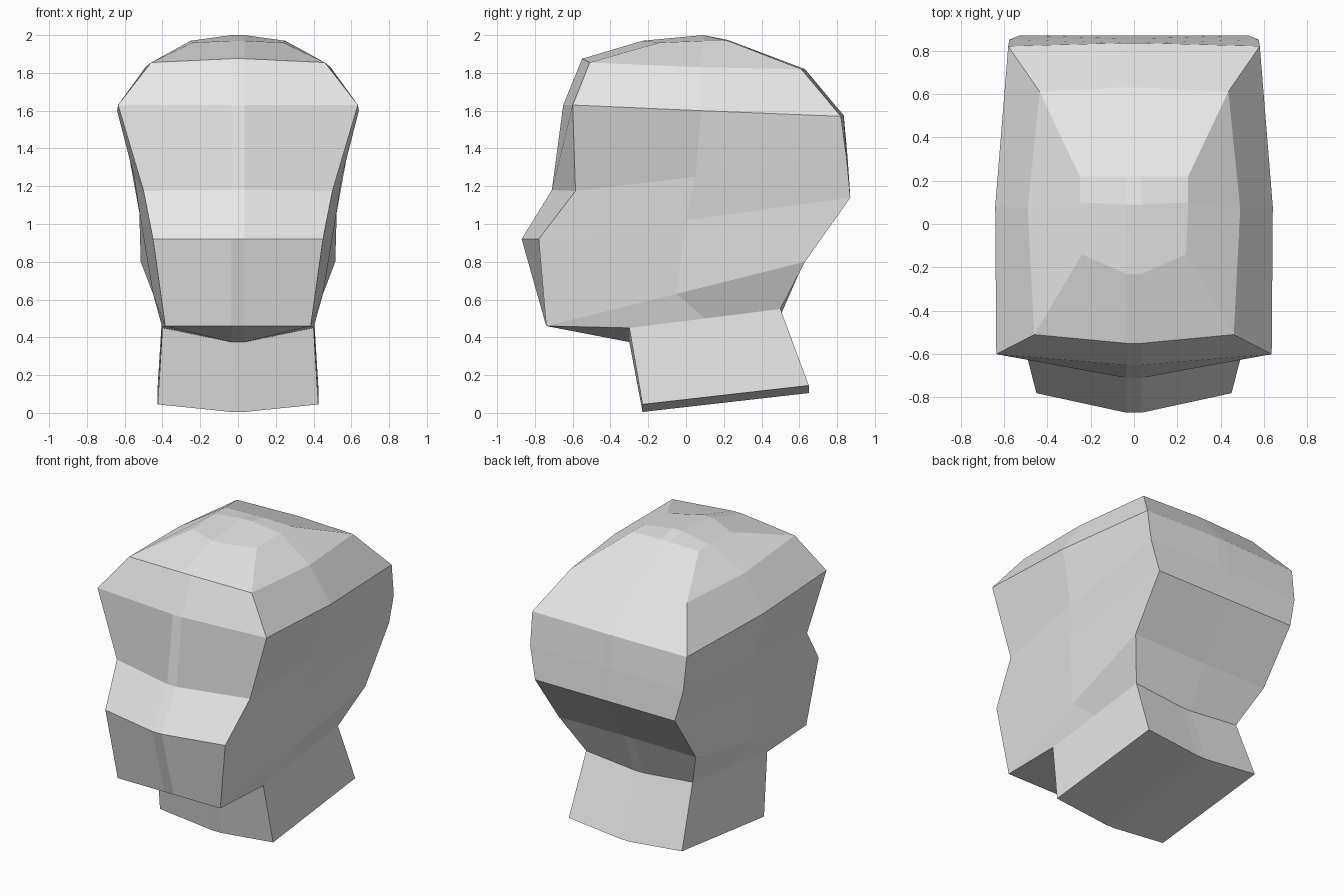
import bpy
import bmesh

default_cube = bpy.data.objects.get("Cube")
if default_cube:
    bpy.data.objects.remove(default_cube, do_unlink=True)

SEAM = 0.035  # half width of the flat strip down the middle

# Profiles run from crown to base of neck: crown, upper skull, skull rim,
# brow, muzzle, jaw, top of neck, bottom of neck.
# Middle profiles hold (y, z); the outer ones hold (x, y, z).
front_middle = [(-.23, 1.97), (-.55, 1.875), (-.65, 1.63), (-.71, 1.18),
                (-.87, .92), (-.74, .46), (-.3, .375), (-.23, .005)]
front_corner = [(.24, -.14, 1.96), (.46, -.51, 1.855), (.635, -.6, 1.63),
                (.5, -.585, 1.175), (.45, -.78, .92), (.385, -.74, .46),
                (.4, -.3, .45), (.425, -.23, .045)]
side_line = [(.25, .1, 1.97), (.49, .07, 1.83), (.64, .08, 1.6),
             (.55, .05, 1.25), (.515, 0, 1.02), (.45, -.05, .63),
             (.4, .1, .5), (.425, .21, .095)]
back_corner = [(.25, .22, 1.97), (.435, .61, 1.82), (.58, .82, 1.57),
               (.575, .85, 1.35), (.525, .87, 1.14), (.515, .63, .8),
               (.4, .5, .55), (.425, .65, .145)]
back_middle = [(.22, 1.975), (.63, 1.82), (.835, 1.575), (.855, 1.36),
               (.87, 1.14), (.625, .8), (.5, .515), (.65, .105)]


def make_material(name, colour):
    material = bpy.data.materials.new(name)
    material.use_nodes = True
    material.diffuse_color = colour
    shader = next(n for n in material.node_tree.nodes
                  if n.type == 'BSDF_PRINCIPLED')
    shader.inputs["Base Color"].default_value = colour
    return material


def half_ring(row):
    """Points around the left half, from front middle to back middle."""
    front, back = front_middle[row], back_middle[row]
    return [(0, *front), (SEAM, *front), front_corner[row], side_line[row],
            back_corner[row], (SEAM, *back), (0, *back)]


def cap(bm, ring, y, z, downward=False):
    """Close a ring with faces that meet on the middle strip."""
    middle = bm.verts.new((0, y, z))
    edge = bm.verts.new((SEAM, y, z))
    front, front_seam, corner, side, rear, back_seam, back = ring
    for face in ((front, front_seam, edge, middle),
                 (front_seam, corner, side, edge),
                 (edge, side, rear, back_seam),
                 (middle, edge, back_seam, back)):
        bm.faces.new(face[::-1] if downward else face)


def build_part(name, rows, material, crown=None, base=None):
    """Skin the rings of one part and mirror it across the middle."""
    bm = bmesh.new()
    rings = [[bm.verts.new(p) for p in half_ring(row)] for row in rows]
    for upper, lower in zip(rings, rings[1:]):
        for i in range(len(upper) - 1):
            bm.faces.new((lower[i], lower[i + 1], upper[i + 1], upper[i]))
    if crown:
        cap(bm, rings[0], *crown)
    if base:
        cap(bm, rings[-1], *base, downward=True)

    mesh = bpy.data.meshes.new(name)
    bm.to_mesh(mesh)
    bm.free()
    mesh.materials.append(material)
    part = bpy.data.objects.new(name, mesh)
    bpy.context.collection.objects.link(part)
    mirror = part.modifiers.new("mirror", 'MIRROR')
    mirror.use_clip = True
    mirror.merge_threshold = 0.001
    return part


grey = make_material("light_grey", (.8, .8, .8, 1))

# Head from crown to jaw, then the neck with its closed base
build_part("head", range(0, 7), grey, crown=(.09, 2))
build_part("neck", range(6, 8), grey, base=(.21, .055))
